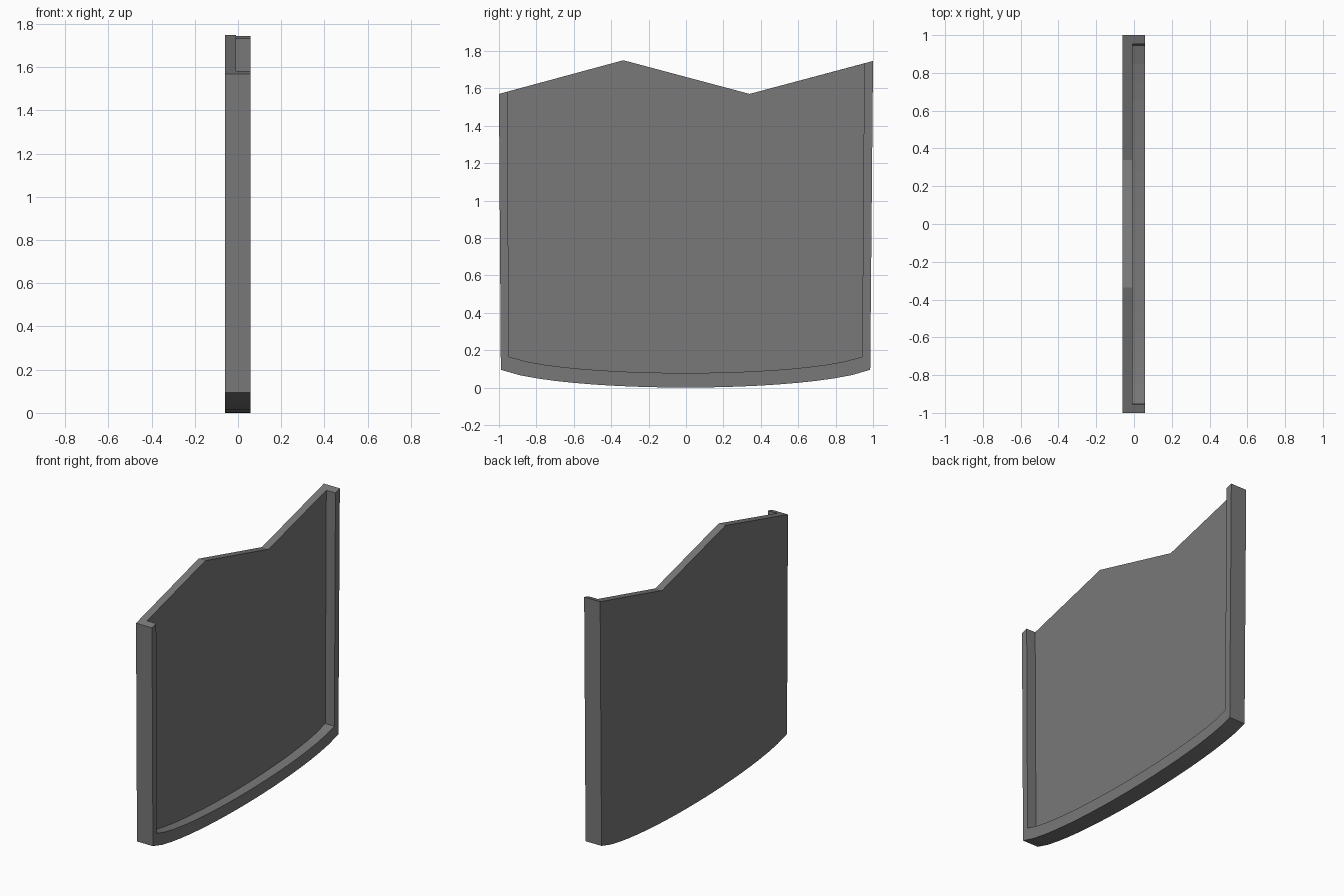
import bpy, bmesh
from math import sqrt

if "Cube" in bpy.data.objects:
    bpy.data.objects.remove(bpy.data.objects["Cube"])

BACK, MID, FRONT = -0.06, -0.009, 0.059
N = 20  # bottom curve segments


def u_path(top_l, bot_l, bot_r, top_r, z_low, z_corner):
    """Left side, sagging bottom curve, right side as (y, z) points."""
    pts = [top_l]
    for i in range(N + 1):
        t = -1 + 2 * i / N
        bend = (1 - sqrt(1 - (0.95 * t) ** 2)) / (1 - sqrt(1 - 0.95 ** 2))
        y = bot_l + (bot_r - bot_l) * (t + 1) / 2
        pts.append((y, z_low + (z_corner - z_low) * bend))
    return pts + [top_r]


outer = u_path((-1, 1.57), -0.99, 0.985, (1, 1.746), 0.0, 0.095)
inner = u_path((-0.955, 1.582), -0.947, 0.942, (0.953, 1.733), 0.078, 0.165)
zigzag = [(0.34, 1.57), (-0.335, 1.75)]  # top edge, right to left

bm = bmesh.new()


def ring(points, x):
    return [bm.verts.new((x, y, z)) for y, z in points]


def bridge(a, b):
    for i in range(len(a) - 1):
        bm.faces.new((a[i], a[i + 1], b[i + 1], b[i]))


out_b, out_f = ring(outer, BACK), ring(outer, FRONT)
in_f, in_m = ring(inner, FRONT), ring(inner, MID)
top_b, top_m = ring(zigzag, BACK), ring(zigzag, MID)

# Back sheet and recessed front sheet
bm.faces.new(out_b + top_b)
bm.faces.new(in_m + top_m)
# Raised rim: outside wall, front face, inside wall
bridge(out_b, out_f)
bridge(out_f, in_f)
bridge(in_f, in_m)
# Zigzag top edge, closing the rim ends
bridge(top_b, top_m)
for end, top in ((-1, 0), (0, 1)):
    bm.faces.new((out_b[end], out_f[end], in_f[end], in_m[end],
                  top_m[top], top_b[top]))

bmesh.ops.recalc_face_normals(bm, faces=bm.faces)
mesh = bpy.data.meshes.new("rimmed_panel")
bm.to_mesh(mesh)
bm.free()
panel = bpy.data.objects.new("rimmed_panel", mesh)
bpy.context.collection.objects.link(panel)

# Dark grey finish
grey = bpy.data.materials.new("dark_grey")
grey.diffuse_color = (0.19, 0.19, 0.19, 1)
grey.use_nodes = True
grey.node_tree.nodes["Principled BSDF"].inputs["Base Color"].default_value = grey.diffuse_color
mesh.materials.append(grey)
